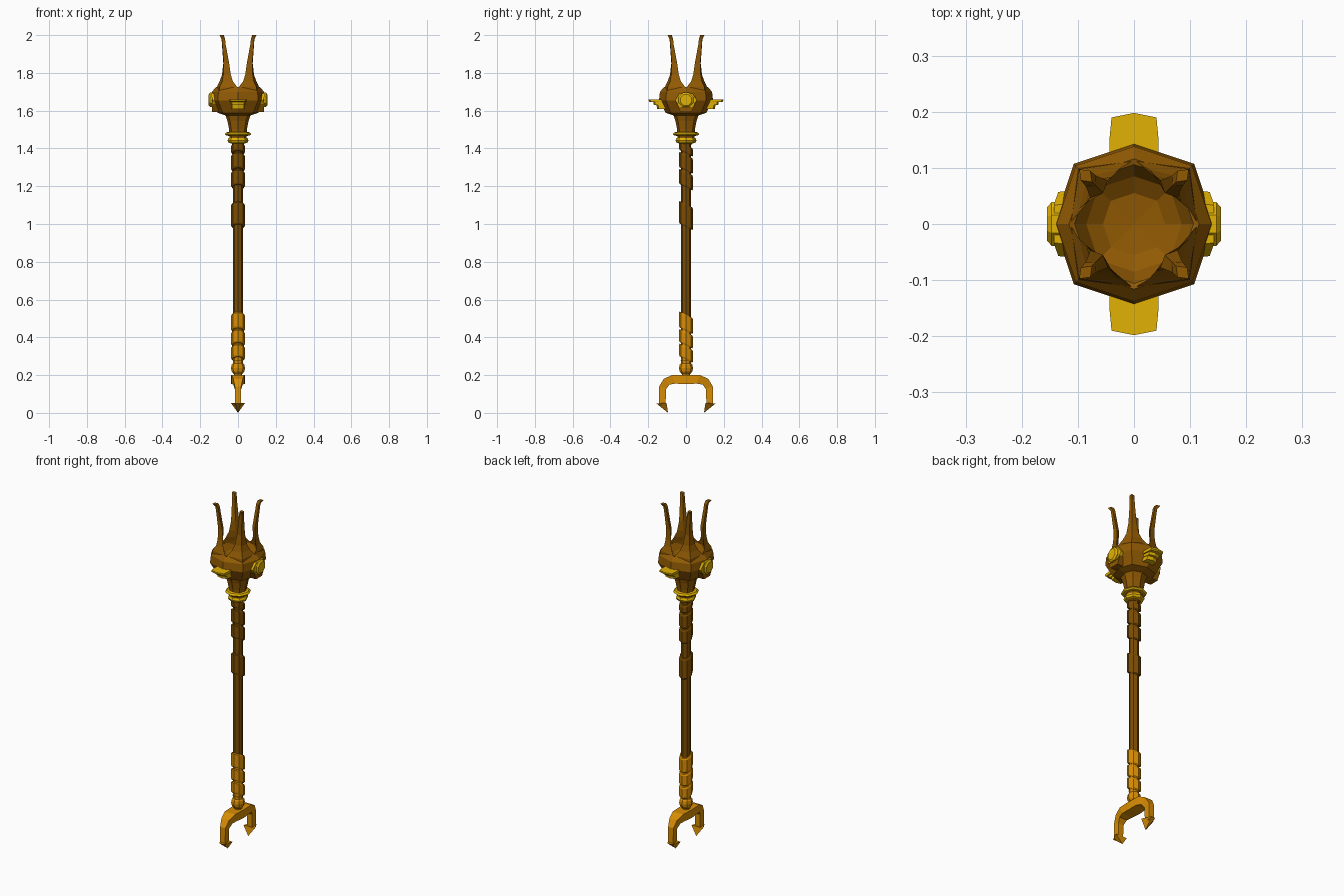
import bpy, bmesh, math

if "Cube" in bpy.data.objects:
    bpy.data.objects.remove(bpy.data.objects["Cube"])


def mat(name, r, g, b):
    m = bpy.data.materials.new(name)
    m.diffuse_color = (r, g, b, 1)
    m.use_nodes = True
    m.node_tree.nodes["Principled BSDF"].inputs["Base Color"].default_value = m.diffuse_color
    return m


DARK = mat("dark brown wood", .205, .075, .001)
BROWN = mat("brown wood", .285, .102, .001)
AMBER = mat("amber metal", .70, .27, .001)
GOLD = mat("gold", .76, .44, .001)


def make(name, verts, faces, material):
    bm = bmesh.new()
    vs = [bm.verts.new(v) for v in verts]
    for f in faces:
        bm.faces.new([vs[i] for i in f])
    bmesh.ops.remove_doubles(bm, verts=bm.verts, dist=1e-5)
    bmesh.ops.recalc_face_normals(bm, faces=bm.faces)
    me = bpy.data.meshes.new(name)
    bm.to_mesh(me)
    bm.free()
    me.materials.append(material)
    ob = bpy.data.objects.new(name, me)
    bpy.context.collection.objects.link(ob)
    return ob


def loft(name, rings, material):
    """Skin between equal-sized closed rings and cap both ends."""
    n = len(rings[0])
    verts = [p for ring in rings for p in ring]
    faces = [(k * n + i, k * n + (i + 1) % n, (k + 1) * n + (i + 1) % n, (k + 1) * n + i)
             for k in range(len(rings) - 1) for i in range(n)]
    faces += [tuple(range(n)), tuple(range(len(verts) - n, len(verts)))]
    return make(name, verts, faces, material)


def lathe(name, profile, material, n=8, diag=1.0, tilt=0.0):
    """Turned part; tilt shears it so that the back sits lower."""
    rings = []
    for r, z in profile:
        ring = []
        for i in range(n):
            a = 2 * math.pi * i / n
            k = 1 + (diag - 1) * abs(math.sin(2 * a))
            y = r * k * math.sin(a)
            ring.append((r * k * math.cos(a), y, z - tilt * y))
        rings.append(ring)
    return loft(name, rings, material)


# Shaft
lathe("lower_shaft", [(.027, .25), (.027, .5)], AMBER)
lathe("upper_shaft", [(.027, .5), (.027, 1.44)], DARK)

# Slanted wrap bands around the shaft
for name, top, bottom, material in (
        ("lower_band_1", .350, .283, AMBER), ("lower_band_2", .427, .358, AMBER),
        ("lower_band_3", .520, .435, AMBER), ("middle_band", 1.105, .985, DARK),
        ("upper_band_1", 1.275, 1.195, DARK), ("upper_band_2", 1.365, 1.283, DARK),
        ("upper_band_3", 1.418, 1.374, DARK)):
    lathe(name, [(.024, bottom), (.033, bottom), (.037, bottom + .007), (.037, top - .007),
                 (.033, top), (.024, top)], material, tilt=.5)

# Knob above the fork
lathe("lower_knob", [(.022, .18), (.022, .205), (.034, .22), (.037, .237), (.034, .254),
                     (.022, .268), (.03, .28)], AMBER)

# Fork: one swept arch in the y-z plane: outer y,z / inner y,z / half width
half = [(0, .2, 0, .152, .037), (.075, .2, .055, .155, .034), (.118, .18, .088, .15, .025),
        (.142, .14, .106, .125, .017), (.142, .04, .108, .04, .016)]
arch = [(-a, b, -c, d, w) for a, b, c, d, w in reversed(half[1:])] + half
loft("fork_arch", [[(-w, a, b), (w, a, b), (w, c, d), (-w, c, d)] for a, b, c, d, w in arch], AMBER)

# Arrow points on the fork
for s, side in ((1, "back"), (-1, "front")):
    make("fork_tip_" + side,
         [(-.037, s * .103, .052), (.037, s * .103, .052), (.012, s * .157, .05),
          (-.012, s * .157, .05), (0, s * .095, 0)],
         [(0, 1, 2, 3), (0, 1, 4), (1, 2, 4), (2, 3, 4), (3, 0, 4)], AMBER)

# Gold collars
lathe("lower_collar", [(.03, 1.425), (.05, 1.43), (.056, 1.442), (.05, 1.455), (.03, 1.46)], GOLD)
lathe("upper_collar", [(.03, 1.465), (.062, 1.468), (.07, 1.476), (.062, 1.485), (.03, 1.49)], GOLD)

# Bulb with hollow top
lathe("head_bulb", [(.03, 1.42), (.045, 1.45), (.047, 1.5), (.056, 1.545), (.066, 1.575),
                    (.107, 1.588), (.143, 1.655), (.138, 1.70), (.116, 1.725), (.106, 1.722),
                    (.085, 1.685), (.055, 1.665), (.0, 1.66)], BROWN, diag=1.06)

# Four prongs: z, outer r, edge r, inner r, half width
prong = [(1.69, .142, .085, .10, .078), (1.725, .138, .082, .10, .076), (1.755, .118, .088, .088, .050),
         (1.79, .110, .087, .082, .033), (1.85, .107, .088, .078, .022),
         (1.95, .118, .106, .094, .014), (1.98, .122, .110, .098, .013), (2.0, .138, .122, .106, .012)]
for q in range(4):
    c, s = math.cos(math.pi * (q / 2 + .25)), math.sin(math.pi * (q / 2 + .25))
    loft("prong_%d" % (q + 1),
         [[(c * ro, s * ro, z), (c * re - s * w, s * re + c * w, z), (c * ri, s * ri, z),
           (c * re + s * w, s * re - c * w, z)] for z, ro, re, ri, w in prong], BROWN)

for s, side in ((1, "a"), (-1, "b")):
    # Round gold studs on the left and right
    stud = []
    for x, r in ((.12, .042), (.147, .042), (.155, .032)):
        stud.append([(s * x, r * math.cos(math.pi * (i / 4 + .125)),
                      1.657 + r * math.sin(math.pi * (i / 4 + .125))) for i in range(8)])
    loft("side_stud_" + side, stud, GOLD)
    # Eye-shaped gold setting behind the stud, and a brown lip below it
    loft("stud_setting_" + side,
         [[(s * (x - .008), .059 * k, 1.655), (s * x, .035 * k, 1.692), (s * x, -.035 * k, 1.692),
           (s * (x - .008), -.059 * k, 1.655), (s * x, -.035 * k, 1.62), (s * x, .035 * k, 1.62)]
          for x, k in ((.12, 1), (.143, .97))], GOLD)
    loft("stud_lip_" + side,
         [[(s * x, .05, 1.635), (s * x, -.05, 1.635), (s * x, -.028, 1.592), (s * x, .028, 1.592)]
          for x in (.10, .137)], BROWN)

    # Gold ledges on the front and back: upper plate and stepped supports
    def plate(z, w, y):
        return [(-w, s * .11, z), (w, s * .11, z), (w + .001, s * (y - .05), z),
                (w - .003, s * (y - .008), z), (0, s * y, z), (3e-3 - w, s * (y - .008), z),
                (-w - .001, s * (y - .05), z)]
    loft("ledge_top_" + side, [plate(1.645, .042, .190), plate(1.651, .043, .197),
                               plate(1.66, .043, .198)], GOLD)
    loft("ledge_middle_" + side, [plate(1.629, .036, .170), plate(1.645, .036, .173)], GOLD)
    loft("ledge_bottom_" + side, [plate(1.609, .034, .152), plate(1.629, .034, .156)], GOLD)
